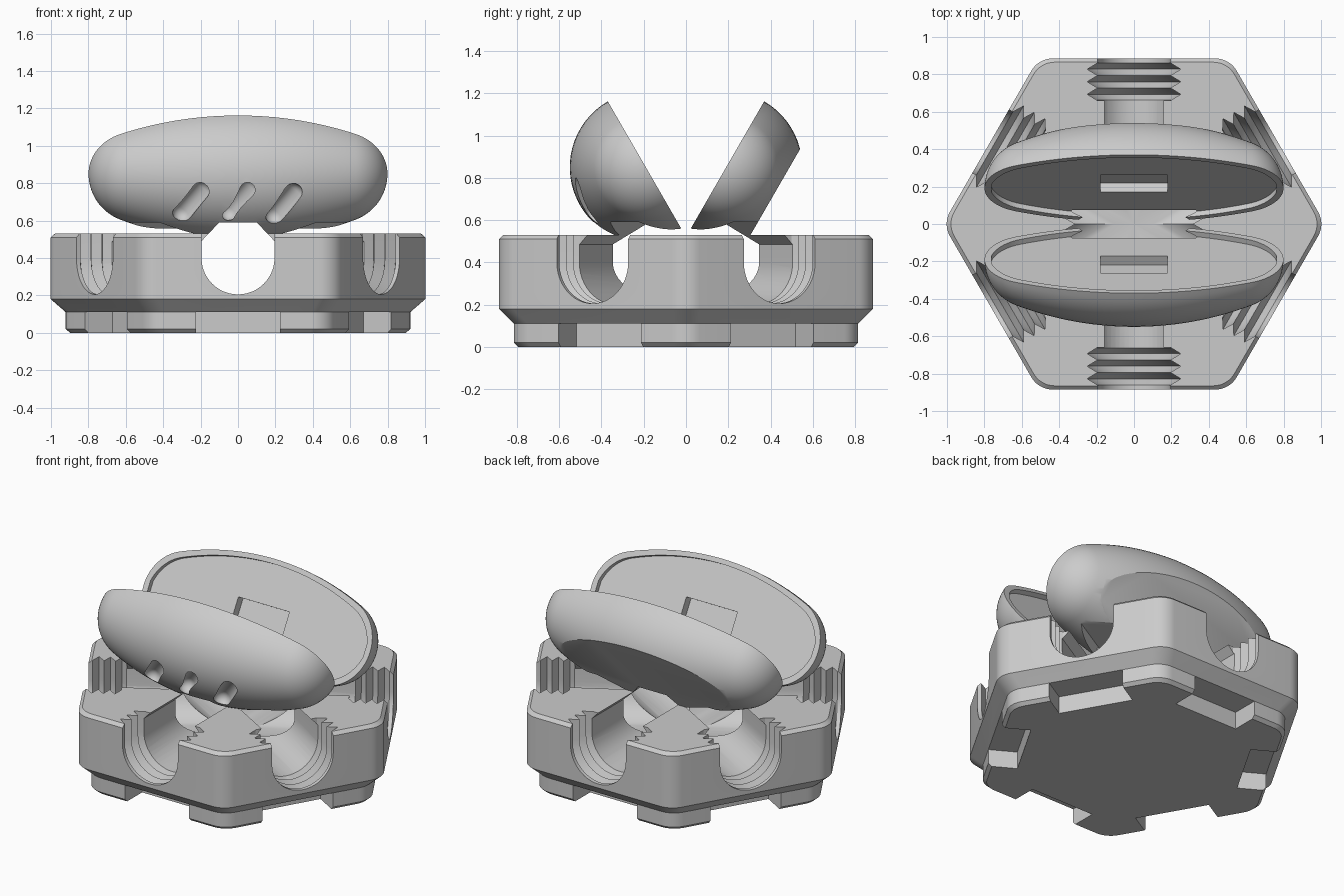
import bpy, bmesh, math
from mathutils import Matrix, Vector

if "Cube" in bpy.data.objects:
    bpy.data.objects.remove(bpy.data.objects["Cube"], do_unlink=True)

grey = bpy.data.materials.new("light grey")
grey.use_nodes = True
colour = (0.6, 0.6, 0.6, 1)
grey.diffuse_color = colour
grey.node_tree.nodes["Principled BSDF"].inputs["Base Color"].default_value = colour


def to_object(name, bm, matrix=Matrix()):
    bmesh.ops.transform(bm, matrix=matrix, verts=bm.verts)
    bmesh.ops.recalc_face_normals(bm, faces=bm.faces)
    mesh = bpy.data.meshes.new(name)
    bm.to_mesh(mesh)
    bm.free()
    mesh.materials.append(grey)
    ob = bpy.data.objects.new(name, mesh)
    bpy.context.collection.objects.link(ob)
    return ob


def loft(rings):
    """Closed skin through rings of points with equal counts."""
    bm = bmesh.new()
    loops = [[bm.verts.new(p) for p in ring] for ring in rings]
    n = len(loops[0])
    for a, b in zip(loops, loops[1:]):
        for i in range(n):
            j = (i + 1) % n
            bm.faces.new((a[i], a[j], b[j], b[i]))
    bm.faces.new(loops[0][::-1])
    bm.faces.new(loops[-1])
    return bm


def box(name, low, high, matrix=Matrix()):
    bm = bmesh.new()
    bmesh.ops.create_cube(bm, size=1)
    size = [h - l for l, h in zip(low, high)]
    mid = [(h + l) / 2 for l, h in zip(low, high)]
    return to_object(name, bm, matrix @ Matrix.Translation(mid) @ Matrix.Diagonal((*size, 1)))


def cut(target, cutter, keep=False):
    mod = target.modifiers.new("cut", "BOOLEAN")
    mod.operation = "DIFFERENCE"
    mod.solver = "EXACT"
    mod.object = cutter
    bpy.ops.object.select_all(action="DESELECT")
    bpy.context.view_layer.objects.active = target
    target.select_set(True)
    bpy.ops.object.modifier_apply(modifier=mod.name)
    if not keep:
        bpy.data.objects.remove(cutter, do_unlink=True)


def spin(k):
    return Matrix.Rotation(k * math.pi / 3, 4, "Z")


# Hexagonal base with rounded corners
def hexagon(apothem, z, radius=0.13, steps=8):
    points = []
    reach = (apothem - radius) / math.cos(math.pi / 6)
    for k in range(6):
        a = k * math.pi / 3
        for i in range(steps + 1):
            b = a + (i / steps - 0.5) * math.pi / 3
            points.append((reach * math.cos(a) + radius * math.cos(b),
                           reach * math.sin(a) + radius * math.sin(b), z))
    return points


levels = [(0.795, 0), (0.815, 0.02), (0.815, 0.11), (0.885, 0.18), (0.885, 0.51), (0.865, 0.53)]
base = to_object("hexagonal_base", loft([hexagon(a, z) for a, z in levels]))

# Notches between the feet
for k in range(6):
    cut(base, box("foot_notch", (-0.225, 0.645, -0.1), (0.225, 1.0, 0.11), spin(k)))


# Channels: round bottom with a narrowed roof, threaded at both mouths
def channel_section(radius, y, roof):
    arc = [math.pi * (1 + i / 24) for i in range(25)]
    points = [(radius * math.cos(a), y, 0.4 + radius * math.sin(a)) for a in arc]
    return points + [(x, y, z) for x, z in roof] + [(-x, y, z) for x, z in reversed(roof)]


channels = []
for k in range(3):
    roof = [(0.2, 0.485), (0.1, 0.59)]
    rings = [channel_section(0.2, y, roof) for y in (-0.67, 0.67)]
    channels.append(to_object("channel_cutter", loft(rings), spin(k)))
for channel in channels:
    cut(base, channel, keep=True)

for k in range(6):
    rings = []
    for i in range(7):
        r = 0.25 if i % 2 else 0.195
        rings.append(channel_section(r, 0.66 + i * 0.0335, [(r, 0.7)]))
    rings.append(channel_section(0.195, 1.0, [(0.195, 0.7)]))
    cut(base, to_object("thread_cutter", loft(rings), spin(k)))


# Loaf outline: a long arc that runs into round ends
def loaf_outline(steps=14):
    sweep = math.asin(0.63 / 1.78)
    long_arc = [(1.78 * math.sin(sweep * i / steps), 1.78 * math.cos(sweep * i / steps) - 1.42)
                for i in range(steps + 1)]
    cap = long_arc[-1][1] / math.cos(sweep)
    mid = long_arc[-1][0] - cap * math.sin(sweep)
    angles = [sweep + (math.pi / 2 - sweep) * i / steps for i in range(1, steps + 1)]
    right = long_arc + [(mid + cap * math.sin(a), max(cap * math.cos(a), 0.001)) for a in angles]
    return [(-x, r) for x, r in reversed(right[1:])] + right


def loaf_half(name, thickness, place):
    sides = 64
    rings = [[(x, r * math.cos(math.tau * i / sides), r * math.sin(math.tau * i / sides))
              for i in range(sides)] for x, r in loaf_outline()]
    bm = loft(rings)
    for height, direction in ((0, -1), (thickness, 1)):
        geom = bm.verts[:] + bm.edges[:] + bm.faces[:]
        res = bmesh.ops.bisect_plane(bm, geom=geom, plane_co=(0, 0, height),
                                     plane_no=(0, 0, direction), clear_outer=True)
        edges = [e for e in res["geom_cut"] if isinstance(e, bmesh.types.BMEdge)]
        if edges:
            bmesh.ops.contextual_create(bm, geom=edges)
    half = to_object(name, bm, place)
    # Shallow recess inside the rim, with a slot in its floor
    upper = [(x * 0.965, r - 0.03) for x, r in loaf_outline() if r > 0.06]
    ring = upper + [(x, -r) for x, r in reversed(upper)]
    recess = loft([[(x, y, z) for x, y in ring] for z in (-0.1, 0.03)])
    cut(half, to_object("recess_cutter", recess, place))
    cut(half, box("slot_cutter", (-0.18, -0.09, -0.1), (0.18, 0.09, 0.085), place))
    # Trim to the base and the channels
    cut(half, box("ground_cutter", (-1, -1, 0), (1, 1, 0.53)))
    for channel in channels:
        cut(half, channel, keep=True)
    return half


place = Matrix.Translation((0, -0.19, 0.85)) @ Matrix.Rotation(math.radians(120), 4, "X")
top_half = loaf_half("loaf_top_half", 0.5, place)
bottom_half = loaf_half("loaf_bottom_half", 0.26, spin(3) @ place)


# Slashes on the domed half: rounded grooves
def slash(low, high, radius=0.05):
    low, high = Vector(low), Vector(high)
    axis = high - low
    profile = [(radius * math.cos(a), radius * math.sin(a))
               for a in [math.pi / 2 * i / 6 for i in range(6)]]
    path = [(-h, r) for r, h in reversed(profile)] + [(axis.length + h, r) for r, h in profile]
    rings = [[(r * math.cos(math.tau * i / 24), r * math.sin(math.tau * i / 24), h)
              for i in range(24)] for h, r in path]
    turn = axis.to_track_quat("Z", "Y").to_matrix().to_4x4()
    return to_object("slash_cutter", loft(rings), Matrix.Translation(low) @ turn)


for x, z in ((-0.25, 0.70), (0, 0.71), (0.245, 0.69)):
    cut(top_half, slash((x - 0.05, -0.44, z - 0.06), (x + 0.05, -0.51, z + 0.06)))

for channel in channels:
    bpy.data.objects.remove(channel, do_unlink=True)

# Smooth the curves, keep the edges crisp
bpy.ops.object.select_all(action="DESELECT")
for ob in (base, top_half, bottom_half):
    ob.select_set(True)
bpy.context.view_layer.objects.active = base
bpy.ops.object.shade_smooth_by_angle(angle=math.radians(25))
